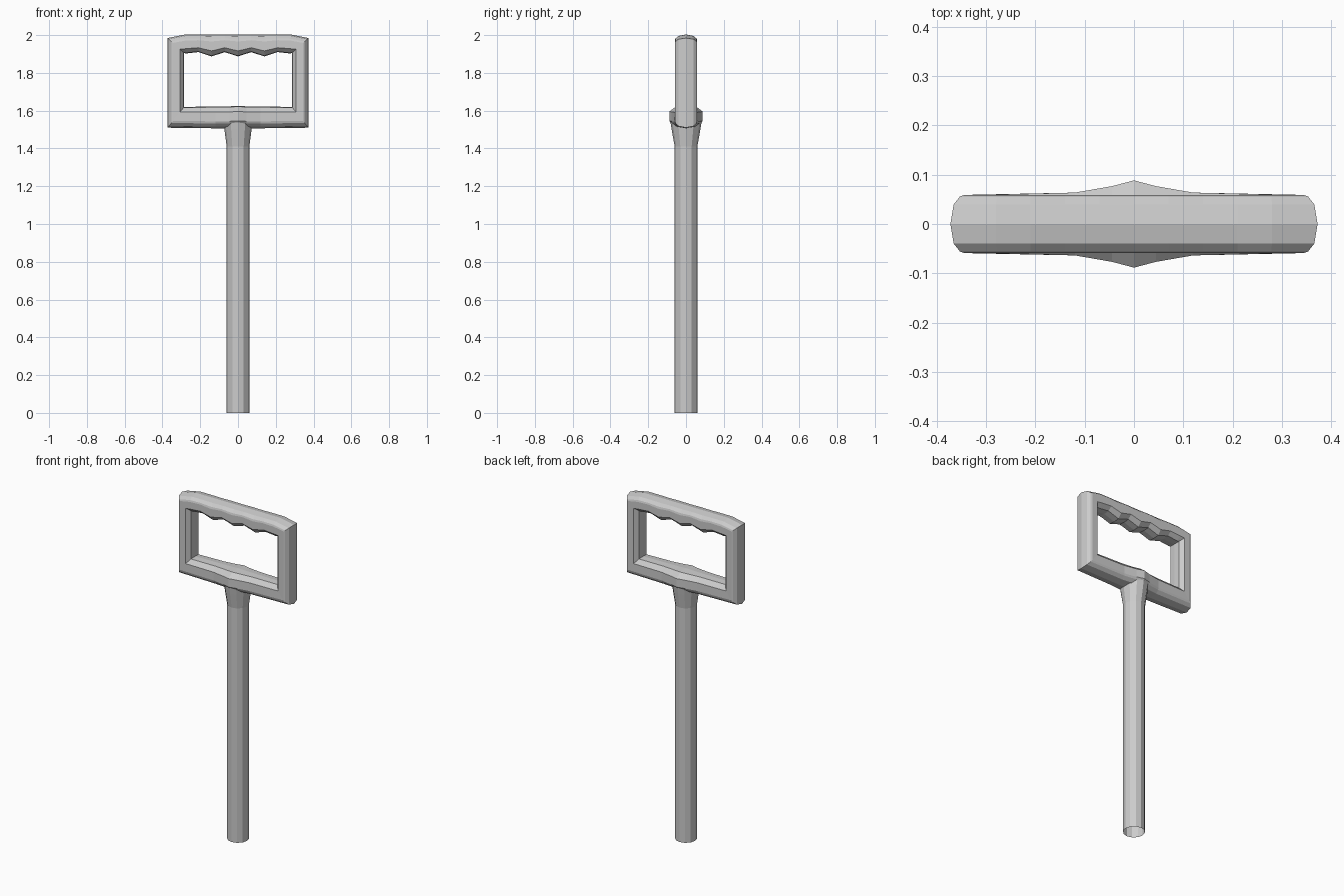
import bpy, bmesh, math

cube = bpy.data.objects.get("Cube")
if cube:
    bpy.data.objects.remove(cube)

grey = bpy.data.materials.new("plain grey")
grey.use_nodes = True
COLOUR = (0.6, 0.6, 0.6, 1)
grey.diffuse_color = COLOUR
grey.node_tree.nodes["Principled BSDF"].inputs["Base Color"].default_value = COLOUR


def loft(name, rings, wrap=False):
    """Skin closed rings of points; wrap joins the last ring to the first."""
    bm = bmesh.new()
    loops = [[bm.verts.new(p) for p in ring] for ring in rings]
    pairs = list(zip(loops, loops[1:]))
    if wrap:
        pairs.append((loops[-1], loops[0]))
    for a, b in pairs:
        n = len(a)
        for i in range(n):
            j = (i + 1) % n
            bm.faces.new((a[i], a[j], b[j], b[i]))
    bmesh.ops.recalc_face_normals(bm, faces=bm.faces)
    mesh = bpy.data.meshes.new(name)
    bm.to_mesh(mesh)
    bm.free()
    mesh.materials.append(grey)
    obj = bpy.data.objects.new(name, mesh)
    bpy.context.collection.objects.link(obj)
    return obj


# Grip frame: stations around the rectangle as (outer x, z, inner x, z, depth scale)
top = [(0.37, 1.982, 0.285, 1.905, 1), (0.28, 2.0, 0.275, 1.903, 1)]
for i, x in enumerate((0.21, 0.14, 0.07, 0)):
    top.append((x, 2.0, x, 1.887 if i % 2 else 1.91, 1))   # finger grooves
bottom = [(0, 1.51, 0, 1.625, 1.5), (0.045, 1.51, 0.045, 1.623, 1.3),
          (0.12, 1.51, 0.12, 1.622, 1.08), (0.37, 1.513, 0.285, 1.62, 1)]
right_half = bottom + top
left_half = [(-a, b, -c, d, s) for a, b, c, d, s in reversed(right_half) if a]
stations = right_half + left_half

# Bar cross-section: (fraction from outer to inner edge, half depth)
side = [(0.05, 0.04), (0.2, 0.056), (0.3, 0.059), (0.74, 0.059), (0.97, 0.036)]
section = [(-0.03, 0)] + side + [(1, 0)] + [(t, -y) for t, y in reversed(side)]

rings = []
for ox, oz, ix, iz, s in stations:
    ring = []
    for t, y in section:
        # the swelling above the shaft is fullest at mid height
        k = 1 + (s - 1) * (1 if t >= 0.3 else 0.8)
        ring.append((ox + (ix - ox) * t, y * k, oz + (iz - oz) * t))
    rings.append(ring)
loft("grip_frame", rings, wrap=True)

# Open tubular shaft flaring into the grip
SIDES = 12
shaft = []
for z, rx, ry in ((0, 0.06, 0.06), (1.41, 0.06, 0.06),
                  (1.5, 0.072, 0.076), (1.56, 0.08, 0.086)):
    angles = [2 * math.pi * i / SIDES for i in range(SIDES)]
    shaft.append([(rx * math.cos(a), ry * math.sin(a), z) for a in angles])
loft("shaft", shaft)
